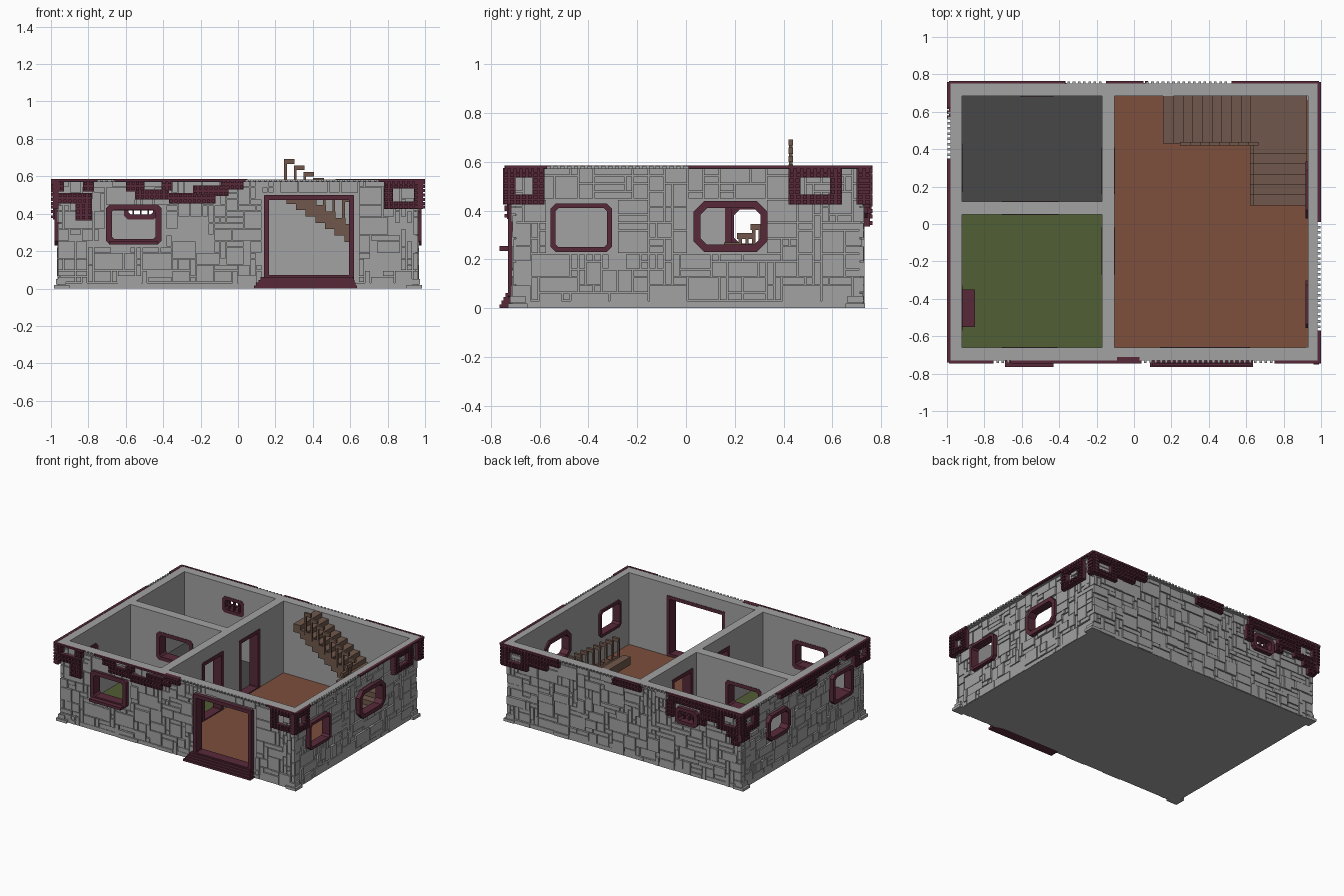
import bpy, bmesh, random

random.seed(7)
if "Cube" in bpy.data.objects:
    bpy.data.objects.remove(bpy.data.objects["Cube"], do_unlink=True)


def material(name, r, g, b):
    m = bpy.data.materials.new(name)
    m.use_nodes = True
    m.diffuse_color = (r, g, b, 1)
    m.node_tree.nodes["Principled BSDF"].inputs["Base Color"].default_value = (r, g, b, 1)
    return m


STONE = material("stone grey", 0.36, 0.36, 0.36)
MAROON = material("maroon", 0.095, 0.023, 0.04)
RUST = material("rust floor", 0.205, 0.077, 0.046)
GREEN = material("olive green", 0.083, 0.112, 0.036)
DARK = material("dark grey", 0.063, 0.063, 0.063)
WOOD = material("brown wood", 0.16, 0.096, 0.071)


def box(bm, x0, x1, y0, y1, z0, z1):
    vs = bmesh.ops.create_cube(bm, size=1)["verts"]
    for v in vs:
        v.co = (x0 if v.co.x < 0 else x1, y0 if v.co.y < 0 else y1, z0 if v.co.z < 0 else z1)


def finish(bm, name, mat):
    bmesh.ops.recalc_face_normals(bm, faces=bm.faces)
    me = bpy.data.meshes.new(name)
    bm.to_mesh(me)
    bm.free()
    me.materials.append(mat)
    bpy.context.collection.objects.link(bpy.data.objects.new(name, me))


# On each side u runs along the wall and d is the distance outward
def point(side, u, d, z):
    return {"front": (u, -d, z), "back": (u, d, z), "right": (d, u, z), "left": (-d, u, z)}[side]


def wbox(bm, side, u0, u1, d0, d1, z0, z1):
    (ax, ay, az), (bx, by, bz) = point(side, u0, d0, z0), point(side, u1, d1, z1)
    box(bm, min(ax, bx), max(ax, bx), min(ay, by), max(ay, by), az, bz)


def octagon(u0, u1, z0, z1, c):
    um, zm = (u0 + u1) / 2, (z0 + z1) / 2
    a, b = (u1 - u0) / 2, (z1 - z0) / 2
    corners = []
    for su, sz in ((1, 1), (-1, 1), (-1, -1), (1, -1)):
        pair = [(um + su * a, zm + sz * (b - c)), (um + su * (a - c), zm + sz * b)]
        corners += pair if su * sz > 0 else pair[::-1]
    return corners


def ring(bm, side, u0, u1, z0, z1, w, c, d0, d1):
    """Chamfered frame of width w passing through a wall from d0 to d1."""
    outlines = octagon(u0, u1, z0, z1, c), octagon(u0 + w, u1 - w, z0 + w, z1 - w, c * 0.6)
    a, b, e, f = [[bm.verts.new(point(side, u, d, z)) for u, z in pts] for d in (d0, d1) for pts in outlines]
    for p, q in ((a, b), (e, f), (a, e), (b, f)):
        for i in range(8):
            j = (i + 1) % 8
            bm.faces.new((p[i], p[j], q[j], q[i]))


def wall(bm, side, u0, u1, d0, d1, frames, top):
    """Wall built of blocks around the openings of its frames."""
    u = u0
    for f0, f1, g0, g1, w, _ in sorted(frames):
        a, b, z0, z1 = f0 + w - 0.002, f1 - w + 0.002, g0 + w - 0.002, g1 - w + 0.002
        wbox(bm, side, u, a, d0, d1, 0, top)
        wbox(bm, side, a, b, d0, d1, 0, z0)
        wbox(bm, side, a, b, d0, d1, z1, top)
        u = b
    wbox(bm, side, u, u1, d0, d1, 0, top)


def stones(side, s0, s1, dout, frames):
    """Random blocks packed on a grid, keeping clear of the frames."""
    bm = bmesh.new()
    nu, nz = round((s1 - s0) / 0.032), 18
    cu, cz = (s1 - s0) / nu, 0.575 / nz
    used = {(i, k) for i in range(nu) for k in range(nz) for f in frames
            if s0 + (i + 1) * cu > f[0] + 0.008 and s0 + i * cu < f[1] - 0.008
            and (k + 1) * cz > f[2] + 0.008 and k * cz < f[3] - 0.008}
    for k in range(nz):
        for i in range(nu):
            if (i, k) in used:
                continue
            w, h = random.randint(1, 5), random.randint(1, 3)
            while w > 1 and any((i + n, k) in used or i + n >= nu for n in range(w)):
                w -= 1
            while h > 1 and any((i + n, k + m) in used or k + m >= nz for n in range(w) for m in range(h)):
                h -= 1
            used |= {(i + n, k + m) for n in range(w) for m in range(h)}
            wbox(bm, side, s0 + i * cu + 0.003, s0 + (i + w) * cu - 0.003, dout - 0.005,
                 dout + random.uniform(0.006, 0.018), k * cz + 0.002, (k + h) * cz - 0.003)
    finish(bm, side + "_stones", STONE)


def studded(bm, side, u0, u1, z0, z1, dout, tip):
    """Trim plate covered with a grid of square studs."""
    wbox(bm, side, u0, u1, dout + 0.01, tip - 0.01, z0, z1)
    n, m = max(1, round((u1 - u0) / 0.026)), max(1, round((z1 - z0) / 0.026))
    for i in range(n):
        for k in range(m):
            u, z = u0 + (i + 0.5) * (u1 - u0) / n, z0 + (k + 0.5) * (z1 - z0) / m
            wbox(bm, side, u - 0.008, u + 0.008, tip - 0.012, tip, z - 0.008, z + 0.008)


# Wall: start, end, inner face, outer face, cap edge, trim tip
SIDES = {"front": (-0.95, 0.95, 0.66, 0.70, 0.73, 0.745), "back": (-0.95, 0.95, 0.685, 0.715, 0.75, 0.765),
         "right": (-0.66, 0.685, 0.93, 0.95, 0.98, 1.0), "left": (-0.66, 0.685, 0.92, 0.95, 0.98, 1.0)}
# Opening frames: start, end, bottom, top, width, chamfer
FRAMES = {"front": [(-0.705, -0.41, 0.235, 0.45, 0.03, 0.02), (0.14, 0.62, 0.045, 0.50, 0.026, 0.004)],
          "back": [(-0.61, -0.43, 0.37, 0.49, 0.025, 0.02)],
          "right": [(-0.556, -0.303, 0.23, 0.43, 0.02, 0.022), (0.03, 0.335, 0.23, 0.44, 0.03, 0.045)],
          "left": [(-0.57, -0.33, 0.23, 0.45, 0.026, 0.025), (0.17, 0.43, 0.24, 0.43, 0.026, 0.04)]}
# Square lattices near the corners: start, end
LATTICES = {"front": [(0.78, 0.99)], "back": [(-0.99, -0.78), (0.78, 0.99)],
            "right": [(-0.75, -0.58), (0.42, 0.64), (0.70, 0.76)], "left": [(-0.74, -0.57), (0.56, 0.76)]}
# Hanging strips: start, end, bottom
STRIPS = {"front": [(-0.99, -0.93, 0.52), (-0.99, -0.78, 0.455), (-0.87, -0.78, 0.4), (-0.87, -0.78, 0.365),
                    (-0.83, -0.77, 0.52), (-0.6, -0.5, 0.52), (-0.55, -0.37, 0.475), (-0.41, -0.35, 0.525),
                    (-0.37, -0.12, 0.455), (-0.24, -0.05, 0.495), (-0.09, 0.03, 0.53)],
          "back": [(0.52, 0.78, 0.52), (0.62, 0.78, 0.47), (-0.15, 0.08, 0.52), (-0.78, -0.38, 0.52),
                   (-0.78, -0.64, 0.46), (-0.68, -0.62, 0.41), (-0.42, -0.36, 0.465), (-0.42, -0.36, 0.41),
                   (-0.96, -0.86, 0.385), (-0.96, -0.9, 0.335)],
          "right": [],
          "left": [(-0.57, -0.45, 0.52), (-0.38, 0.3, 0.52), (-0.12, 0.05, 0.465), (0.67, 0.76, 0.37)]}
# Solid stretches of the roof edge, with teeth between them
EDGES = {"front": [(-0.99, -0.75), (-0.66, 0.04), (0.75, 0.99)], "back": [(-0.99, -0.37), (-0.15, 0.05), (0.52, 0.99)],
         "right": [(-0.74, -0.57), (0.01, 0.76)], "left": [(-0.74, 0.35), (0.62, 0.76)]}

for side, (u0, u1, din, dout, cap, tip) in SIDES.items():
    # Outer wall, opening frames and stonework
    bm = bmesh.new()
    wall(bm, side, u0, u1, din, dout, FRAMES[side], 0.575)
    finish(bm, side + "_wall", STONE)
    bm = bmesh.new()
    for frame in FRAMES[side]:
        ring(bm, side, *frame, din - (0.012 if side == "right" else 0.003), dout + 0.03)
    finish(bm, side + "_opening_frames", MAROON)
    ends = (-0.965, 0.965) if side in ("front", "back") else (-0.70, 0.715)
    stones(side, *ends, dout, FRAMES[side])

    # Studded trim and roof edge
    bm = bmesh.new()
    for a, b in LATTICES[side]:
        for z in (0.425, 0.535):
            studded(bm, side, a, b, z, z + 0.04, dout, tip)
        for u in (a, b - 0.05):
            studded(bm, side, u, u + 0.05, 0.465, 0.535, dout, tip)
    for a, b, z in STRIPS[side]:
        studded(bm, side, a, b, z, z + 0.055, dout, tip)
    for a, b in EDGES[side]:
        wbox(bm, side, a, b, cap, tip, 0.572, 0.585)
    finish(bm, side + "_trim", MAROON)
    bm = bmesh.new()
    for (_, a), (b, _) in zip(EDGES[side], EDGES[side][1:]):
        for i in range(int((b - a) / 0.028)):
            u = a + 0.014 + i * 0.028
            wbox(bm, side, u, u + 0.014, cap - 0.002, tip - 0.003, 0.571, 0.584)
    finish(bm, side + "_cap_teeth", STONE)

# Corner footing stones
bm = bmesh.new()
for side in ("left", "right"):
    for y in (-0.73, 0.655):
        wbox(bm, side, y, y + 0.08, 0.90, 0.985, 0, 0.02)
        wbox(bm, side, y + 0.008, y + 0.072, 0.92, 0.972, 0.022, 0.05)
finish(bm, "corner_footings", STONE)

# Wall cap
bm = bmesh.new()
for side, (u0, u1, din, dout, cap, tip) in SIDES.items():
    a, b = (-0.98, 0.98) if side in ("front", "back") else (u0, u1)
    wbox(bm, side, a, b, din, cap, 0.57, 0.583)
finish(bm, "wall_cap", STONE)

# Inner partitions with doorways and a window between the small rooms
DOORS = [(y, y + 0.25, 0.03, 0.485, 0.027, 0.006) for y in (-0.27, 0.16)]
HATCH = (-0.705, -0.405, 0.235, 0.445, 0.027, 0.02)
bm = bmesh.new()
wall(bm, "left", -0.66, 0.685, 0.105, 0.17, DOORS, 0.583)
wall(bm, "back", -0.92, -0.17, 0.05, 0.12, [HATCH], 0.583)
finish(bm, "partitions", STONE)
bm = bmesh.new()
for door in DOORS:
    ring(bm, "left", *door, 0.102, 0.173)
ring(bm, "back", *HATCH, 0.047, 0.123)
finish(bm, "partition_frames", MAROON)

# Foundation and room floors
for name, mat, x0, x1, y0, y1, z in (("foundation", STONE, -0.96, 0.96, -0.71, 0.725, 0),
                                     ("hall_floor", RUST, -0.105, 0.93, -0.66, 0.685, 0.03),
                                     ("front_room_floor", GREEN, -0.92, -0.17, -0.66, 0.05, 0.03),
                                     ("back_room_floor", DARK, -0.92, -0.17, 0.12, 0.685, 0.03)):
    bm = bmesh.new()
    box(bm, x0, x1, y0, y1, z, z + (0.02 if z else 0.03))
    finish(bm, name, mat)

# Entrance steps, window sills and back window grille
bm = bmesh.new()
for i in range(4):
    box(bm, 0.085 + 0.012 * i, 0.635 - 0.006 * i, -0.765 + 0.008 * i, -0.69, 0.0155 * i, 0.0155 * (i + 1))
finish(bm, "entrance_steps", MAROON)
bm = bmesh.new()
box(bm, -0.69, -0.43, -0.765, -0.70, 0.235, 0.255)
box(bm, -0.92, -0.85, -0.55, -0.35, 0.235, 0.255)
finish(bm, "window_sills", MAROON)
bm = bmesh.new()
for x in (-0.56, -0.52, -0.48):
    box(bm, x - 0.005, x + 0.005, 0.69, 0.71, 0.38, 0.48)
box(bm, -0.6, -0.44, 0.692, 0.708, 0.425, 0.435)
finish(bm, "back_window_grille", MAROON)

# Staircase: lower flight, landing, upper flight, with stepped railing
bm, rail = bmesh.new(), bmesh.new()
for i in range(6):
    y, z = 0.1 + 0.055 * i, 0.05 + 0.0375 * (i + 1)
    box(bm, 0.62, 0.925, y, y + 0.06, max(0.05, z - 0.07), z)
    for dy in (0.005, 0.033):
        box(rail, 0.622, 0.637, y + dy, y + dy + 0.014, z, z + 0.13)
    box(rail, 0.62, 0.639, y, y + 0.06, z + 0.12, z + 0.145)
box(bm, 0.62, 0.925, 0.43, 0.685, 0.215, 0.275)
for i in range(9):
    x, z = 0.62 - 0.0517 * (i + 1), 0.275 + 0.034 * (i + 1)
    box(bm, x, x + 0.057, 0.43, 0.685, z - 0.06, z)
    if i < 7:
        box(rail, x, x + 0.057, 0.425, 0.432, z - 0.06, z + 0.035)
    if i < 8:
        box(rail, x + 0.04, x + 0.055, 0.422, 0.436, z - 0.02, z + 0.13)
        box(rail, x + 0.04, x + 0.097, 0.42, 0.438, z + 0.12, z + 0.145)
finish(bm, "staircase", WOOD)
finish(rail, "stair_railing", WOOD)
